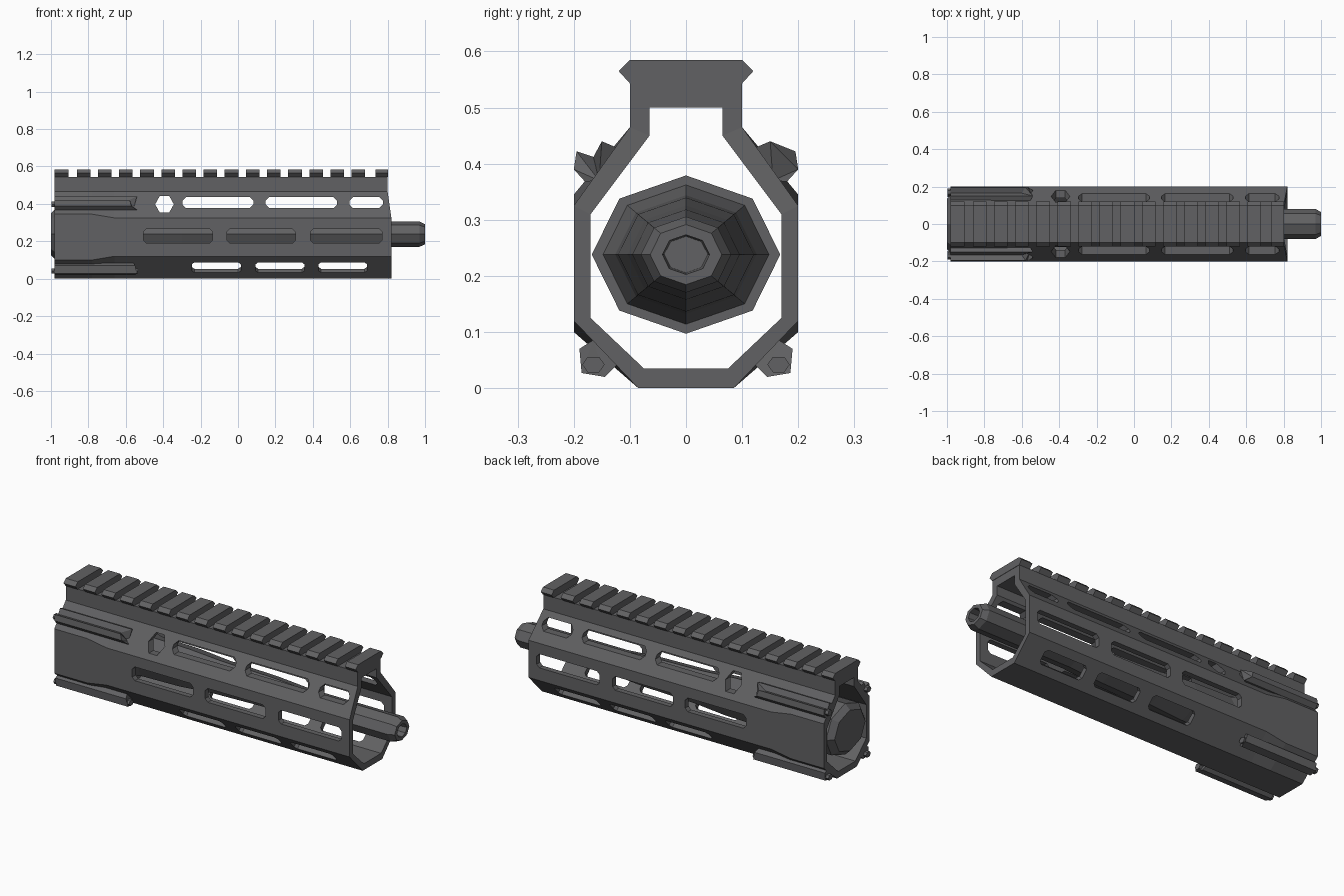
import bpy, bmesh, math
from mathutils import Vector

cube = bpy.data.objects.get("Cube")
if cube:
    bpy.data.objects.remove(cube)

metal = bpy.data.materials.new("dark_grey_metal")
metal.use_nodes = True
GREY = (0.12, 0.12, 0.125, 1)
metal.diffuse_color = GREY
metal.node_tree.nodes["Principled BSDF"].inputs["Base Color"].default_value = GREY


def make(name, bm):
    bmesh.ops.recalc_face_normals(bm, faces=bm.faces)
    mesh = bpy.data.meshes.new(name)
    bm.to_mesh(mesh)
    bm.free()
    mesh.materials.append(metal)
    obj = bpy.data.objects.new(name, mesh)
    bpy.context.collection.objects.link(obj)
    return obj


def skin(bm, rings, closed=False, caps=True):
    """Join successive rings of points with quads."""
    loops = [[bm.verts.new(p) for p in ring] for ring in rings]
    n = len(loops[0])
    pairs = list(zip(loops, loops[1:]))
    if closed:
        pairs.append((loops[-1], loops[0]))
    for a, b in pairs:
        for i in range(n):
            j = (i + 1) % n
            bm.faces.new((a[i], a[j], b[j], b[i]))
    if caps and not closed:
        bm.faces.new(loops[0])
        bm.faces.new(loops[-1])


def mirrored(half):
    return half + [(-y, z) for y, z in reversed(half)]


# Handguard shell: side faces widen into a collar at the rear
def outer(x, low, high):
    half = [(0.10, 0.545), (0.10, 0.465), (0.20, high), (0.20, low), (0.085, 0)]
    return [(x, y, z) for y, z in mirrored(half)]


def inner(x):
    half = [(0.065, 0.5), (0.065, 0.45), (0.17, 0.31), (0.17, 0.125), (0.075, 0.035)]
    return [(x, y, z) for y, z in mirrored(half)]


def slant(ring):
    return [(x - (0.02 if z > 0.4 else 0), y, z) for x, y, z in ring]


bm = bmesh.new()
skin(bm, [outer(-0.98, 0.10, 0.345), outer(-0.78, 0.10, 0.345),
          outer(-0.66, 0.12, 0.325), slant(outer(0.82, 0.12, 0.325)),
          slant(inner(0.82)), inner(-0.98)], closed=True)
handguard = make("handguard", bm)


# Slot cutters with clipped corners
def slot(bm, x0, x1, half, clip, centre, along, direction, near, far):
    outline = [(x0 + clip, half), (x1 - clip, half), (x1, half - clip), (x1, clip - half),
               (x1 - clip, -half), (x0 + clip, -half), (x0, clip - half), (x0, half - clip)]
    c, t, d = Vector(centre), Vector(along).normalized(), Vector(direction).normalized()
    skin(bm, [[c + Vector((x, 0, 0)) + t * v + d * k for x, v in outline] for k in (near, far)])


bm = bmesh.new()
UP, SIDE = (0, 0, 1), (0, 1, 0)
for x0, x1 in ((-0.297, 0.083), (0.147, 0.53), (0.595, 0.775)):
    slot(bm, x0, x1, 0.03, 0.02, (0, 0, 0.407), UP, SIDE, -0.4, 0.4)
for x0, x1 in ((-0.505, -0.135), (-0.06, 0.307), (0.387, 0.77)):
    slot(bm, x0, x1, 0.038, 0.016, (0, 0, 0.228), UP, SIDE, -0.4, 0.4)
for x0, x1 in ((-0.247, 0.015), (0.094, 0.355), (0.43, 0.69)):
    for s in (1, -1):
        slot(bm, x0, x1, 0.038, 0.014, (0, s * 0.142, 0.06),
             (0, s * 0.115, 0.12), (0, s * 0.12, -0.115), -0.06, 0.06)
hexagon = [(-0.393 + 0.05 * math.cos(i * math.pi / 3), 0.398 + 0.052 * math.sin(i * math.pi / 3))
           for i in range(6)]
skin(bm, [[(x, y, z) for x, z in hexagon] for y in (-0.4, 0.4)])
cutter = make("slot_cutter", bm)
cutter.hide_render = True
mod = handguard.modifiers.new("slots", "BOOLEAN")
mod.operation, mod.solver, mod.object = "DIFFERENCE", "EXACT", cutter
bpy.context.view_layer.objects.active = handguard
bpy.ops.object.modifier_apply(modifier=mod.name)
bpy.data.objects.remove(cutter)

# Top rail teeth
teeth = [(-0.98, -0.907)] + [(-0.862 + i * 0.113, -0.789 + i * 0.113) for i in range(14)] + [(0.735, 0.802)]
tooth = mirrored([(0.10, 0.543), (0.12, 0.565), (0.10, 0.585)])
bm = bmesh.new()
for x0, x1 in teeth:
    skin(bm, [[(x, y, z) for y, z in tooth] for x in (x0, x1)])
make("top_rail_teeth", bm)

# Barrel with its nut: one stepped eight-sided turning
profile = [(-1.0, 0.8), (-0.97, 1), (-0.6, 1), (-0.6, 0.88), (-0.53, 0.75), (-0.3, 0.72),
           (-0.1, 0.62), (0.2, 0.57), (0.4, 0.48), (0.97, 0.48), (1.0, 0.38), (1.0, 0.25), (0.9, 0.23)]
bm = bmesh.new()
skin(bm, [[(x, 0.168 * r * math.cos(i * math.pi / 4), 0.238 + 0.141 * r * math.sin(i * math.pi / 4))
           for i in range(8)] for x, r in profile])
make("barrel", bm)

# Clamp lugs: section points with their own front ends, forming a notch
UPPER = [(0.115, 0.425, -0.56), (0.15, 0.44, -0.54), (0.165, 0.412, -0.60),
         (0.195, 0.422, -0.58), (0.20, 0.39, -0.57), (0.18, 0.368, -0.54), (0.155, 0.37, -0.56)]
LOWER = [(0.12, 0.045, -0.56), (0.145, 0.02, -0.55), (0.186, 0.027, -0.54),
         (0.19, 0.07, -0.55), (0.165, 0.086, -0.56)]


def lug(name, section, s, screw):
    bm = bmesh.new()
    skin(bm, [[(-0.98, s * y, z) for y, z, e in section], [(e, s * y, z) for y, z, e in section]])
    bmesh.ops.triangulate(bm, faces=[f for f in bm.faces if len(f.verts) > 4])
    make(name, bm)
    # Hex screw running through the lug
    y0, z0, x1 = screw
    bm = bmesh.new()
    skin(bm, [[(x, s * y0 + 0.02 * math.cos(i * math.pi / 3), z0 + 0.016 * math.sin(i * math.pi / 3))
               for i in range(6)] for x in (-0.997, x1)])
    make(name + "_screw", bm)


for side, s in (("left", 1), ("right", -1)):
    lug("upper_lug_" + side, UPPER, s, (0.17, 0.398, -0.7))
    lug("lower_lug_" + side, LOWER, s, (0.165, 0.042, -0.535))
